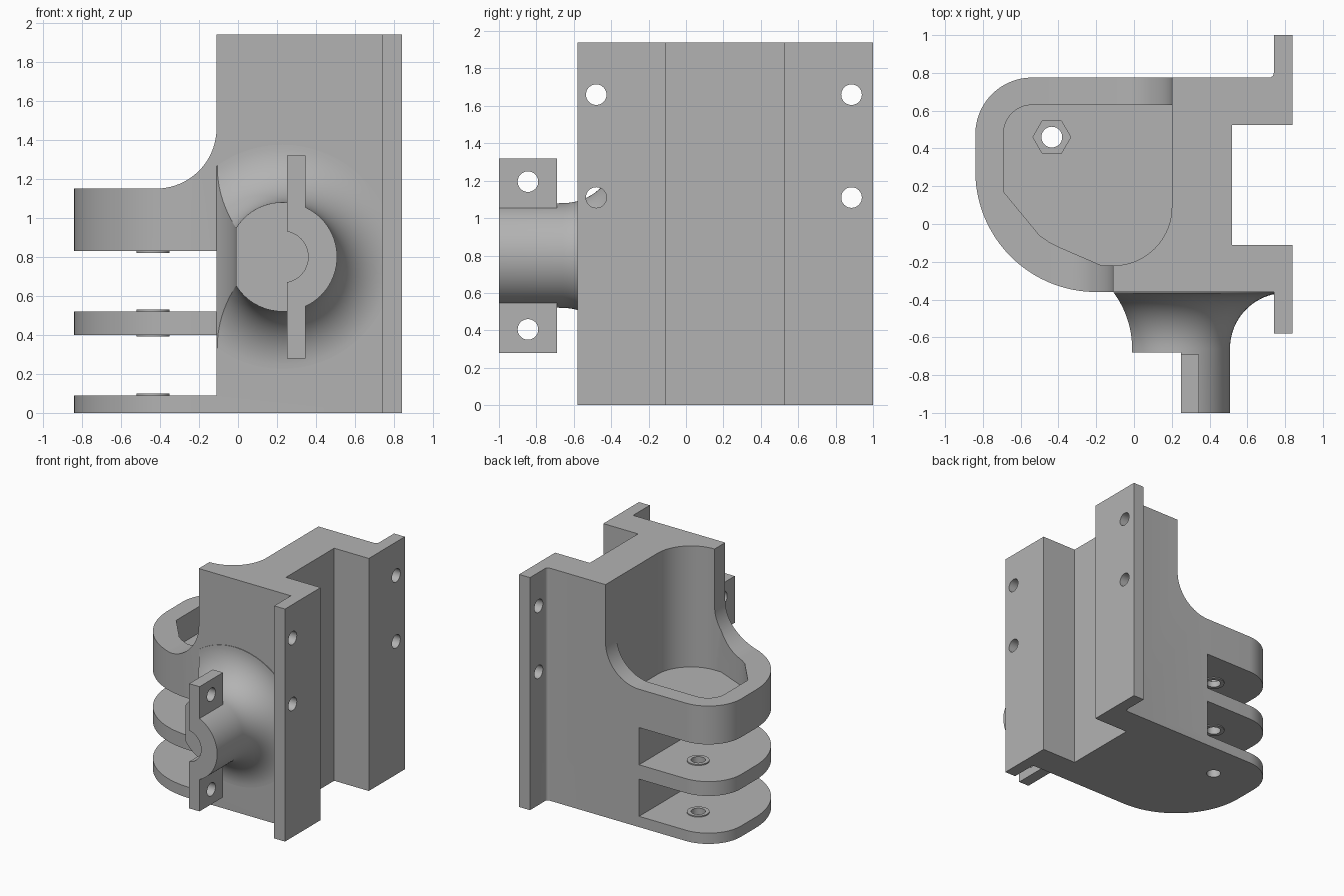
import bpy, bmesh
from math import sin, cos, radians, pi
from mathutils import Vector

old = bpy.data.objects.get("Cube")
if old:
    bpy.data.objects.remove(old, do_unlink=True)

grey = bpy.data.materials.new("plain grey")
grey.use_nodes = True
COLOUR = (0.45, 0.45, 0.45, 1)
grey.diffuse_color = COLOUR
grey.node_tree.nodes["Principled BSDF"].inputs["Base Color"].default_value = COLOUR


def arc(cx, cy, r, start, end, n=24):
    angles = [radians(start + (end - start) * i / n) for i in range(n + 1)]
    return [(cx + r * cos(a), cy + r * sin(a)) for a in angles]


def rect(a0, b0, a1, b1):
    return [(a0, b0), (a1, b0), (a1, b1), (a0, b1)]


def finish(name, bm):
    bmesh.ops.recalc_face_normals(bm, faces=bm.faces)
    mesh = bpy.data.meshes.new(name)
    bm.to_mesh(mesh)
    bm.free()
    mesh.materials.append(grey)
    ob = bpy.data.objects.new(name, mesh)
    bpy.context.collection.objects.link(ob)
    return ob


def prism(name, pts, axis, lo, hi):
    """Extrude a 2D outline along one axis."""
    place = {"x": lambda a, b, h: (h, a, b),
             "y": lambda a, b, h: (a, h, b),
             "z": lambda a, b, h: (a, b, h)}[axis]
    bm = bmesh.new()
    face = bm.faces.new([bm.verts.new(place(a, b, lo)) for a, b in pts])
    out = bmesh.ops.extrude_face_region(bm, geom=[face])
    verts = [g for g in out["geom"] if isinstance(g, bmesh.types.BMVert)]
    bmesh.ops.translate(bm, verts=verts, vec=Vector(place(0, 0, hi - lo)))
    return finish(name, bm)


def disc(a, b, r, n=40):
    return arc(a, b, r, 0, 360, n)[:-1]


def boolean(target, tool, op="DIFFERENCE"):
    mod = target.modifiers.new("bool", "BOOLEAN")
    mod.operation, mod.object, mod.solver = op, tool, "EXACT"
    bpy.context.view_layer.objects.active = target
    bpy.ops.object.modifier_apply(modifier=mod.name)
    bpy.data.objects.remove(tool, do_unlink=True)


def cut(target, pts, axis, lo, hi):
    boolean(target, prism("cutter", pts, axis, lo, hi))


def smooth(ob):
    bpy.ops.object.select_all(action="DESELECT")
    ob.select_set(True)
    bpy.context.view_layer.objects.active = ob
    bpy.ops.object.shade_smooth_by_angle(angle=radians(25))


# Main body with rounded left end, mounting flanges and rear channel
outline = ([(0.74, -0.36), (0.74, -0.58), (0.84, -0.58), (0.84, -0.11),
            (0.52, -0.11), (0.52, 0.525), (0.84, 0.525), (0.84, 1.0), (0.74, 1.0)]
           + arc(0.715, 0.8, 0.025, 0, -90, 6)
           + arc(-0.54, 0.475, 0.3, 90, 180)
           + arc(-0.2, 0.28, 0.64, 180, 270, 36))
body = prism("bracket_body", outline, "z", 0, 1.94)

# Pocket open at the top
pocket = ([(0.2, 0.63)] + arc(-0.54, 0.48, 0.15, 90, 180, 16)
          + [(-0.69, 0.17), (-0.5, -0.06), (-0.45, -0.095), (-0.39, -0.125),
             (-0.17, -0.22)]
          + arc(-0.11, 0.09, 0.31, 270, 360))
cut(body, pocket, "z", 0.93, 2.2)

# Lowered left side, with a swept step on the front and rear walls
for shift, y0, y1 in ((0, -0.6, 0.3), (0.31, 0.29, 0.9)):
    step = ([(-1, 1.15)] + arc(shift - 0.42, 1.46, 0.31, -90, 0)
            + [(shift - 0.11, 2.2), (-1, 2.2)])
    cut(body, step, "y", y0, y1)

# Two slots for the wheels
for z0, z1 in ((0.09, 0.40), (0.52, 0.83)):
    cut(body, rect(-1, -0.6, -0.11, 1), "z", z0, z1)

# Axle hole and nut recess
AX, AY = -0.435, 0.46
cut(body, disc(AX, AY, 0.055), "z", -0.1, 1.1)
cut(body, disc(AX, AY, 0.1, 6), "z", 0.87, 1.1)

# Flange screw holes
for y in (-0.48, 0.885):
    for z in (1.11, 1.66):
        cut(body, disc(y, z, 0.055), "x", 0.7, 0.9)
smooth(body)

# Thin washers around the axle inside the slots
for i, (z0, z1) in enumerate(((0.089, 0.099), (0.391, 0.401),
                              (0.519, 0.529), (0.821, 0.831))):
    washer = prism(f"axle_washer_{i + 1}", disc(AX, AY, 0.085), "z", z0, z1)
    cut(washer, disc(AX, AY, 0.055), "z", 0, 1)
    smooth(washer)

# Half clamp: turned stub flaring into the front wall
CX, CZ = 0.228, 0.80
profile = ([(0, -1), (0.28, -1)] + arc(0.575, -0.66, 0.295, 180, 90, 20)
           + [(0.575, -0.35), (0, -0.35)])
bm = bmesh.new()
verts = [bm.verts.new((CX + r, y, CZ)) for r, y in profile]
edges = [bm.edges.new(p) for p in zip(verts, verts[1:])]
bmesh.ops.spin(bm, geom=verts + edges, cent=(CX, 0, CZ), axis=(0, 1, 0),
               angle=2 * pi, steps=72, use_duplicate=False)
bmesh.ops.remove_doubles(bm, verts=bm.verts, dist=0.0005)
clamp = finish("clamp_half", bm)

# Trim the left side, then remove the missing half
side = ([(-0.9, -1.2), (-0.01, -1.2)] + arc(-0.51, -0.66, 0.5, 0, 37)
        + [(-0.11, -0.2), (-0.9, -0.2)])
cut(clamp, side, "z", -0.2, 2)
cut(clamp, rect(-0.5, -1.2, 0.25, -0.68), "z", -0.2, 2)

# Bolt tabs with small fillets against the stub, bore and bolt holes
boolean(clamp, prism("tabs", rect(0.25, 0.28, 0.345, 1.32), "y", -1, -0.69), "UNION")
cut(clamp, disc(CX, CZ, 0.132, 48), "y", -1.2, -0.68)
for z in (0.405, 1.195):
    cut(clamp, disc(-0.845, z, 0.055), "x", 0.2, 0.4)
smooth(clamp)
